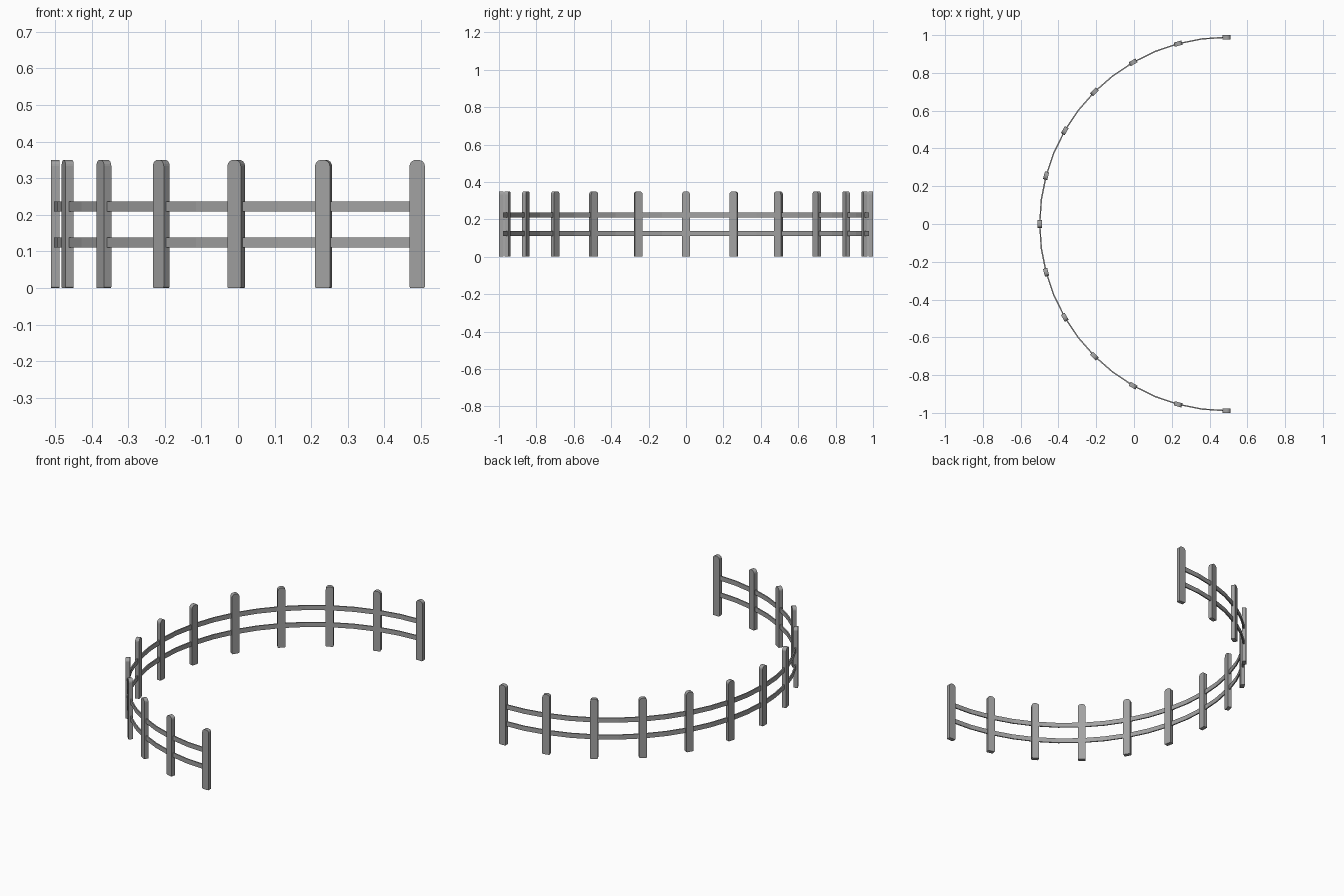
import bpy, bmesh
from math import sin, cos, pi, radians
from mathutils import Matrix, Vector

if "Cube" in bpy.data.objects:
    bpy.data.objects.remove(bpy.data.objects["Cube"])

CENTER_X, RADIUS = 0.4895, 0.9885
POSTS, STEP = 13, 15
WIDTH, THICK, HEIGHT = 0.042, 0.023, 0.35

grey = bpy.data.materials.new("weathered grey")
grey.use_nodes = True
colour = (0.36, 0.36, 0.36, 1)
grey.diffuse_color = colour
grey.node_tree.nodes["Principled BSDF"].inputs["Base Color"].default_value = colour


def finish(bm, name):
    bmesh.ops.recalc_face_normals(bm, faces=bm.faces)
    mesh = bpy.data.meshes.new(name)
    bm.to_mesh(mesh)
    bm.free()
    mesh.materials.append(grey)
    obj = bpy.data.objects.new(name, mesh)
    bpy.context.collection.objects.link(obj)
    return obj


def corner(cx, cz, r, start, steps):
    """Quarter-circle corner of the post outline."""
    angles = [start + pi / 2 * i / steps for i in range(steps + 1)]
    return [(cx + r * cos(a), cz + r * sin(a)) for a in angles]


def post_outline():
    half, top, foot = WIDTH / 2, 0.017, 0.004
    return (corner(half - top, HEIGHT - top, top, 0, 4)
            + corner(top - half, HEIGHT - top, top, pi / 2, 4)
            + corner(foot - half, foot, foot, pi, 2)
            + corner(half - foot, foot, foot, 1.5 * pi, 2))


# Upright: rounded board outline extruded through its thickness
def make_post(name, angle):
    bm = bmesh.new()
    face = bm.faces.new([bm.verts.new((x, -THICK / 2, z)) for x, z in post_outline()])
    ext = bmesh.ops.extrude_face_region(bm, geom=[face])
    moved = [v for v in ext["geom"] if isinstance(v, bmesh.types.BMVert)]
    bmesh.ops.translate(bm, verts=moved, vec=(0, THICK, 0))
    obj = finish(bm, name)
    obj.matrix_world = (Matrix.Translation((CENTER_X, 0, 0))
                        @ Matrix.Rotation(angle, 4, "Z")
                        @ Matrix.Translation((0, RADIUS, 0)))


# Rail: thin rectangular section swept around the half circle
def make_rail(name, z, height=0.027, thick=0.007):
    bm = bmesh.new()
    section = [(-1, -1), (1, -1), (1, 1), (-1, 1)]
    rings = []
    for i in range(2 * (POSTS - 1) + 1):
        a = radians(i * STEP / 2)
        out = Vector((-sin(a), cos(a), 0))
        base = Vector((CENTER_X, 0, z))
        rings.append([bm.verts.new(base + out * (RADIUS + u * thick / 2)
                                   + Vector((0, 0, v * height / 2)))
                      for u, v in section])
    for a, b in zip(rings, rings[1:]):
        for k in range(4):
            n = (k + 1) % 4
            bm.faces.new((a[k], a[n], b[n], b[k]))
    bm.faces.new(rings[0])
    bm.faces.new(rings[-1])
    finish(bm, name)


for i in range(POSTS):
    make_post(f"fence_post_{i + 1}", radians(i * STEP))
make_rail("lower_rail", 0.124)
make_rail("upper_rail", 0.223)
